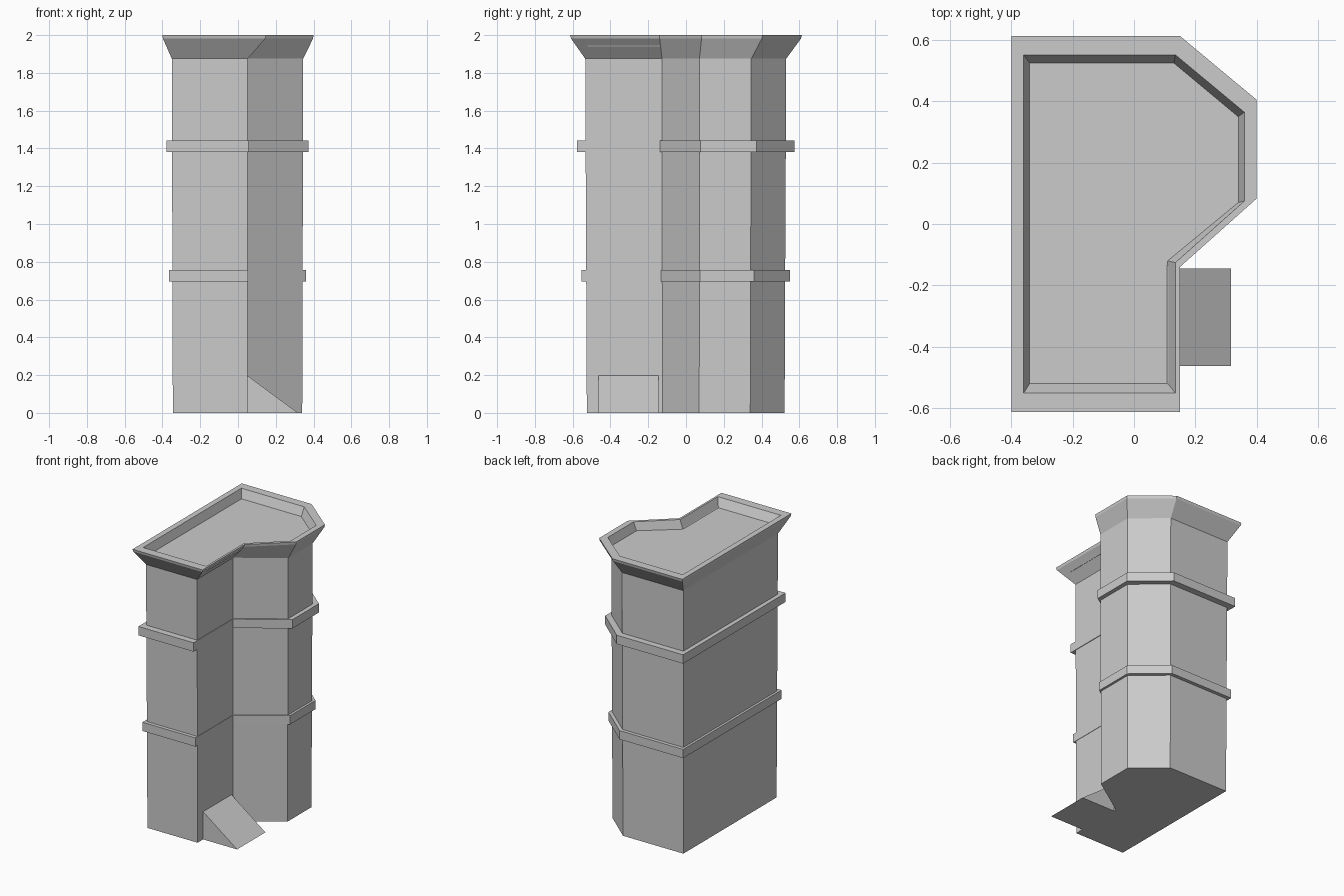
import bpy, bmesh

if "Cube" in bpy.data.objects:
    bpy.data.objects.remove(bpy.data.objects["Cube"])

# Plan outlines: wall footprint, flared rim, and recessed roof
WALL = [(-.345, -.525), (.05, -.525), (.05, -.125), (.34, .07),
        (.34, .34), (.13, .522), (-.345, .522)]
RIM = [(-.4, -.613), (.15, -.613), (.15, -.14), (.4, .083),
       (.4, .405), (.15, .613), (-.4, .613)]
ROOF = [(-.34, -.52), (.11, -.52), (.11, -.12), (.34, .07),
        (.34, .35), (.13, .525), (-.34, .525)]


def ring(outline, scale, z):
    return [(x * scale, y * scale, z) for x, y in outline]


def mix(a, b, t, z):
    return [(p[0] + (q[0] - p[0]) * t, p[1] + (q[1] - p[1]) * t, z) for p, q in zip(a, b)]


def loft(name, rings):
    """Skin a stack of equal-length rings and cap both ends."""
    bm = bmesh.new()
    loops = [[bm.verts.new(p) for p in r] for r in rings]
    n = len(loops[0])
    for lo, hi in zip(loops, loops[1:]):
        for i in range(n):
            j = (i + 1) % n
            bm.faces.new((lo[i], lo[j], hi[j], hi[i]))
    bm.faces.new(loops[0][::-1])
    bm.faces.new(loops[-1])
    bmesh.ops.recalc_face_normals(bm, faces=bm.faces[:])
    mesh = bpy.data.meshes.new(name)
    bm.to_mesh(mesh)
    bm.free()
    obj = bpy.data.objects.new(name, mesh)
    bpy.context.collection.objects.link(obj)
    return obj


# Tower: slightly widening walls with two string courses
rings = [ring(WALL, 1.0, 0)]
for z0, z1, wall, band in [(.695, .757, 1.006, 1.055), (1.38, 1.443, 1.012, 1.1)]:
    rings += [ring(WALL, wall, z0), ring(WALL, band, z0),
              ring(WALL, band, z1), ring(WALL, wall, z1)]

# Flared parapet with thin lip, then the sunken roof
top = ring(WALL, 1.016, 1.875)
rings += [top, mix(top, RIM, .95, 1.982), ring(RIM, 1, 2.0),
          ring(RIM, .9, 2.0), ring(ROOF, 1, 1.94)]
loft("tower", rings)

# Wedge ramp in the notch beside the side wall
wedge = [(.05, 0), (.317, 0), (.05, .197)]
loft("ramp", [[(x, y, z) for x, z in wedge] for y in (-.463, -.145)])
